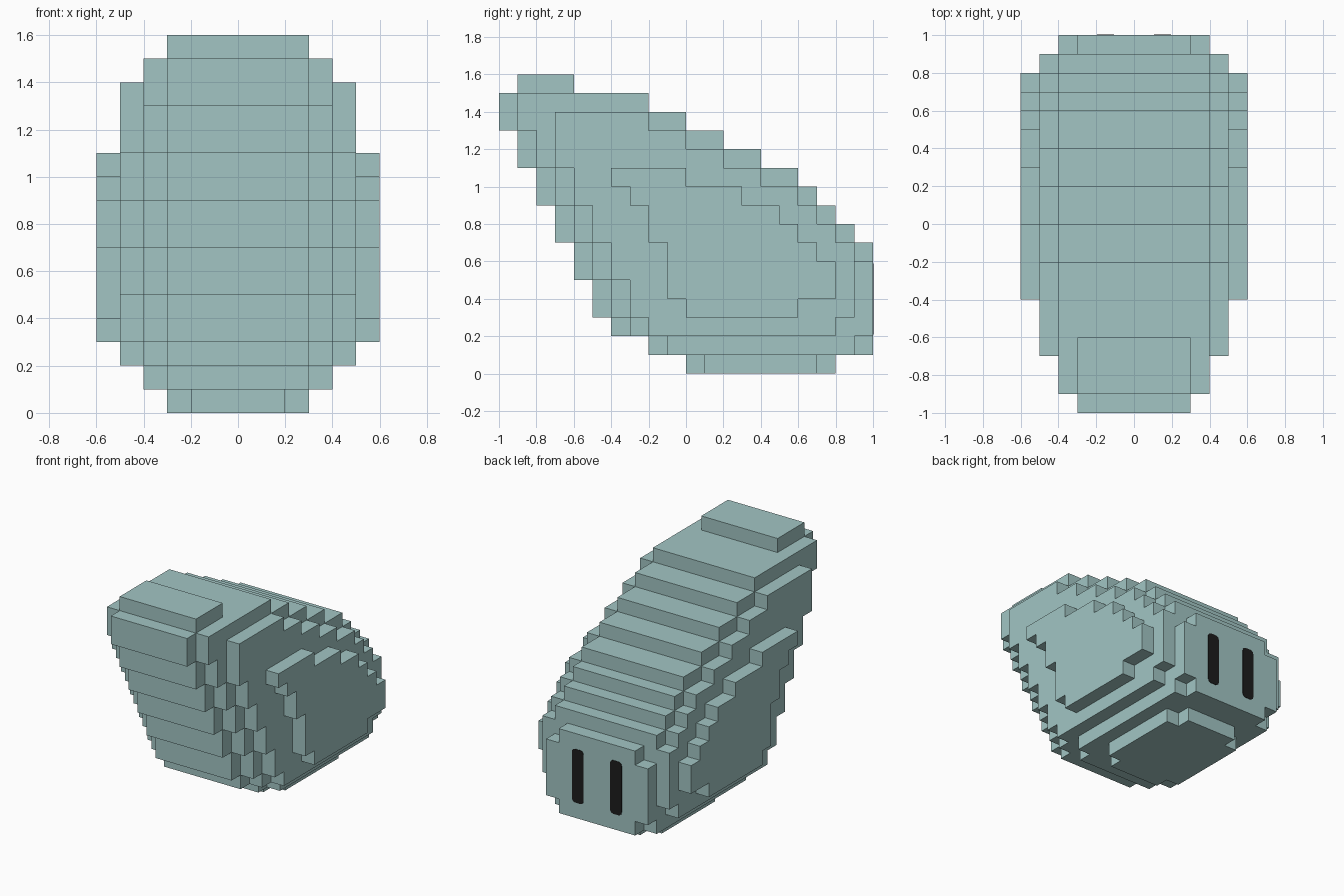
import bpy, bmesh, math

U = 0.1  # size of one block

cube = bpy.data.objects.get("Cube")
if cube:
    bpy.data.objects.remove(cube, do_unlink=True)


def material(name, rgb):
    m = bpy.data.materials.new(name)
    m.use_nodes = True
    m.diffuse_color = (*rgb, 1)
    m.node_tree.nodes["Principled BSDF"].inputs["Base Color"].default_value = (*rgb, 1)
    return m


def add_object(name, bm, mat):
    mesh = bpy.data.meshes.new(name)
    bm.to_mesh(mesh)
    bm.free()
    mesh.materials.append(mat)
    ob = bpy.data.objects.new(name, mesh)
    bpy.context.collection.objects.link(ob)
    return ob


teal = material("pale teal", (0.36, 0.56, 0.55))
black = material("black", (0.012, 0.012, 0.012))

# Side profiles in blocks: half width -> (first row, front of each row, back of each row)
core_front = [-2, -4, -5, -5, -6, -6, -7, -7, -8, -8, -9, -9, -10, -10, -9]
core_back = [10, 10, 10, 10, 10, 10, 9, 8, 7, 6, 4, 2, 0, -2, -6]
wide_back = [9, 10, 10, 10, 10, 9] + core_back[6:14]
layers = {
    2: (0, [0] + core_front, [8] + core_back),
    3: (0, [1] + core_front, [7] + core_back),
    4: (1, [f + 1 for f in core_front[:14]], wide_back),
    5: (2, [-2, -3, -3, -4, -4, -5, -5, -6, -6, -7, -7, -7],
        [8, 9, 9, 9, 9, 8, 7, 6, 4, 2, 0, -2]),
    6: (3, [0, -1, -1, -1, -2, -2, -3, -4], [6, 8, 8, 7, 6, 5, 3, 0]),
}

# Collect the filled blocks
filled = set()
for half, (row, fronts, backs) in layers.items():
    for i, (front, back) in enumerate(zip(fronts, backs)):
        for y in range(front, back):
            for x in range(-half, half):
                filled.add((x, y, row + i))

# Stepped body: a quad on each exposed block side, then merge flat regions
bm = bmesh.new()
verts = {}


def vert(p):
    if p not in verts:
        verts[p] = bm.verts.new([c * U for c in p])
    return verts[p]


for cell in sorted(filled):
    for axis in range(3):
        for side in (0, 1):
            near = list(cell)
            near[axis] += 2 * side - 1
            if tuple(near) in filled:
                continue
            a, b = (axis + 1) % 3, (axis + 2) % 3
            ring = []
            for da, db in ((0, 0), (1, 0), (1, 1), (0, 1)):
                p = list(cell)
                p[axis] += side
                p[a] += da
                p[b] += db
                ring.append(vert(tuple(p)))
            bm.faces.new(ring if side else ring[::-1])
bmesh.ops.dissolve_limit(bm, angle_limit=math.radians(1),
                         verts=bm.verts[:], edges=bm.edges[:])
add_object("body", bm, teal)


# Rounded upright eye plates on the back end
def eye(name, x):
    bm = bmesh.new()
    w, h, r = 0.045, 0.19, 0.025
    ring = []
    for k, (sx, sz) in enumerate(((1, 1), (-1, 1), (-1, -1), (1, -1))):
        for j in range(4):
            t = math.radians(90 * k + 30 * j)
            ring.append(bm.verts.new((x + sx * (w - r) + r * math.cos(t), 0.998,
                                      0.4 + sz * (h - r) + r * math.sin(t))))
    face = bm.faces.new(ring)
    out = bmesh.ops.extrude_face_region(bm, geom=[face])
    bmesh.ops.translate(bm, vec=(0, 0.005, 0),
                        verts=[v for v in out["geom"] if isinstance(v, bmesh.types.BMVert)])
    bmesh.ops.recalc_face_normals(bm, faces=bm.faces[:])
    add_object(name, bm, black)


for name, x in (("left_eye", 0.15), ("right_eye", -0.15)):
    eye(name, x)
